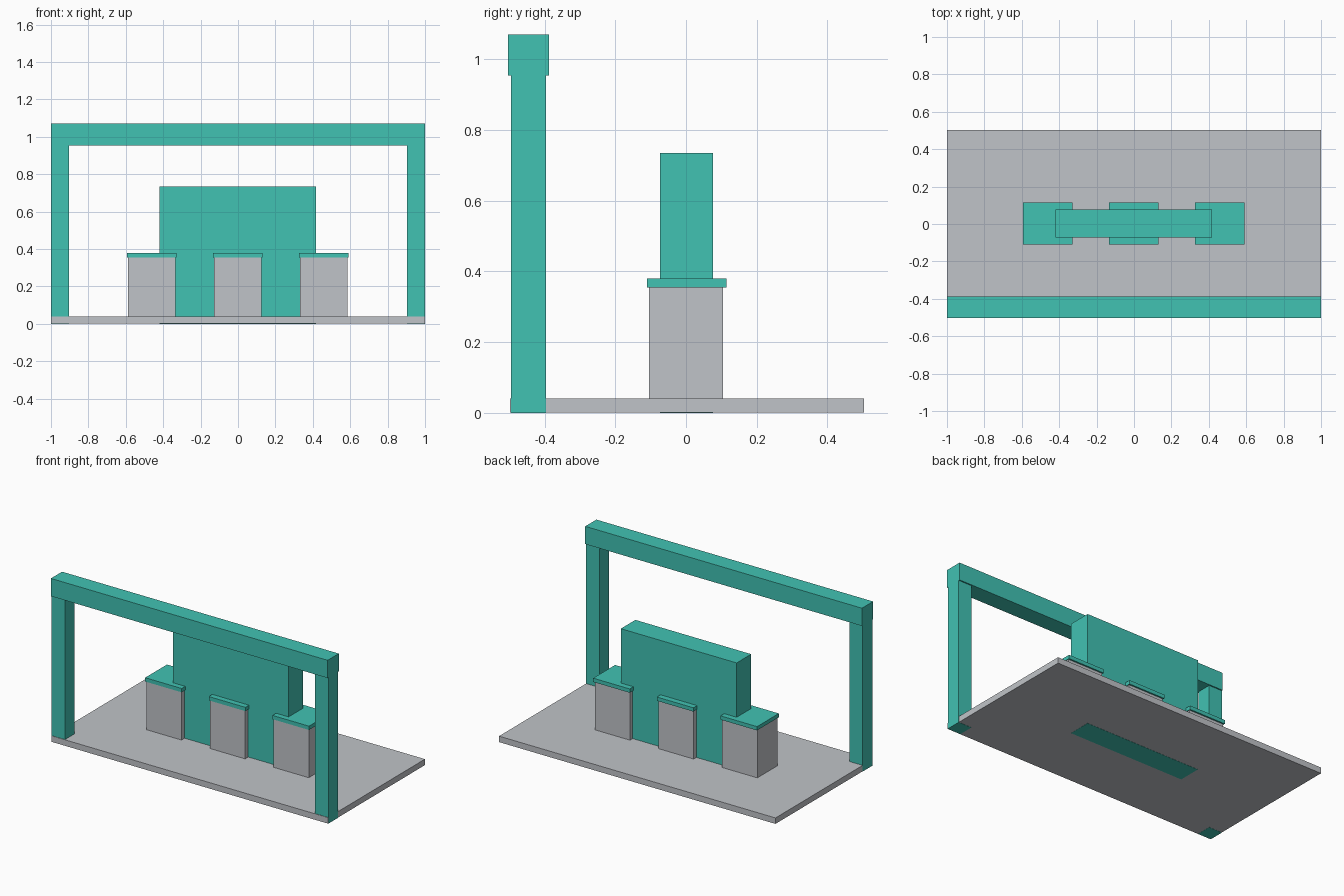
import bpy

if "Cube" in bpy.data.objects:
    bpy.data.objects.remove(bpy.data.objects["Cube"])


def material(name, rgb):
    m = bpy.data.materials.new(name)
    m.diffuse_color = (*rgb, 1.0)
    m.use_nodes = True
    m.node_tree.nodes["Principled BSDF"].inputs["Base Color"].default_value = m.diffuse_color
    return m


teal = material("teal", (0.053, 0.54, 0.45))
grey = material("light grey", (0.53, 0.55, 0.58))


def box(name, x, y, z, mat):
    """Box from (min, max) ranges on each axis."""
    centre = [(r[0] + r[1]) / 2 for r in (x, y, z)]
    bpy.ops.mesh.primitive_cube_add(size=1, location=centre)
    ob = bpy.context.object
    ob.name = name
    ob.scale = [r[1] - r[0] for r in (x, y, z)]
    bpy.ops.object.transform_apply(location=False, rotation=False, scale=True)
    ob.data.materials.append(mat)
    return ob


# Floor slab, a hair inside the posts and wall foot so they stay visible
box("floor_slab", (-0.999, 0.999), (-0.498, 0.503), (0.001, 0.04), grey)

# Gateway: two posts and a crossbeam along the front edge
for side, x in (("left", (-1.0, -0.904)), ("right", (0.904, 1.0))):
    box(side + "_post", x, (-0.495, -0.396), (0.0, 0.96), teal)
box("crossbeam", (-1.0, 1.0), (-0.503, -0.388), (0.954, 1.07), teal)

# Central wall
box("wall", (-0.42, 0.417), (-0.073, 0.077), (0.0, 0.735), teal)

# Pedestals with overhanging caps
for name, cx in (("left", -0.462), ("middle", -0.002), ("right", 0.458)):
    box(name + "_pedestal", (cx - 0.127, cx + 0.127), (-0.105, 0.105),
        (0.03, 0.356), grey)
    box(name + "_cap", (cx - 0.132, cx + 0.132), (-0.11, 0.115),
        (0.355, 0.38), teal)
